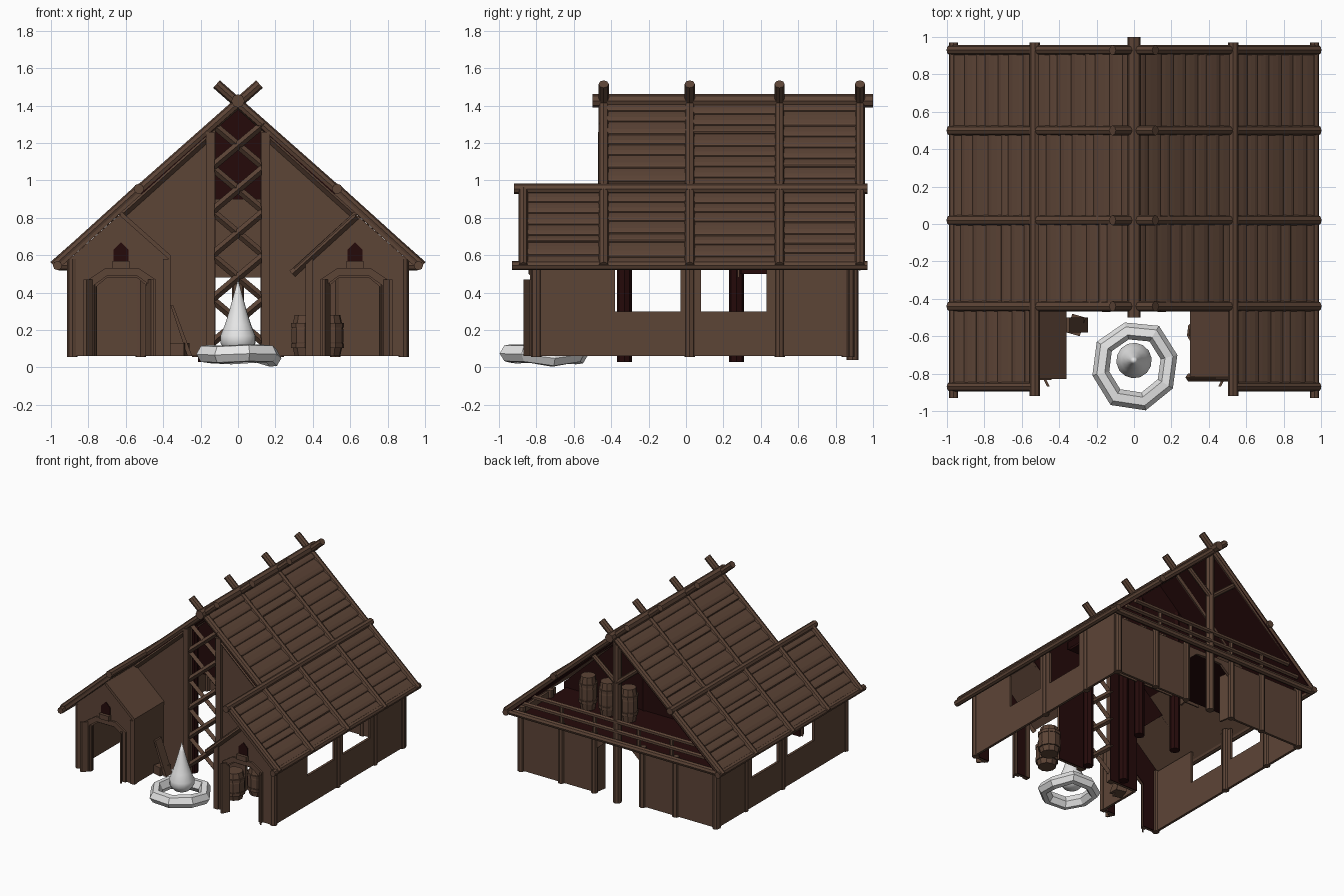
import bpy, bmesh, math, random
from mathutils import Vector

if "Cube" in bpy.data.objects:
    bpy.data.objects.remove(bpy.data.objects["Cube"])
random.seed(4)

def material(name, c):
    m = bpy.data.materials.new(name)
    m.diffuse_color = (*c, 1)
    m.use_nodes = True
    m.node_tree.nodes["Principled BSDF"].inputs["Base Color"].default_value = m.diffuse_color
    return m
WOOD = material("brown_wood", (0.108, 0.058, 0.037))
DARK = material("dark_red_interior", (0.018, 0.003, 0.003))
STONE = material("pale_grey", (0.8, 0.8, 0.8))

def finish(name, bm, mat):
    bmesh.ops.recalc_face_normals(bm, faces=bm.faces[:])
    me = bpy.data.meshes.new(name)
    bm.to_mesh(me)
    bm.free()
    me.materials.append(mat)
    ob = bpy.data.objects.new(name, me)
    bpy.context.collection.objects.link(ob)
    return ob

def prism(name, pts, axis, a, b, mat=WOOD):
    """Extrude a 2D outline along an axis from a to b."""
    put = {'x': lambda p, t: (t, p[0], p[1]),
           'y': lambda p, t: (p[0], t, p[1]),
           'z': lambda p, t: (p[0], p[1], t)}[axis]
    bm = bmesh.new()
    lo = [bm.verts.new(put(p, a)) for p in pts]
    hi = [bm.verts.new(put(p, b)) for p in pts]
    bm.faces.new(lo)
    bm.faces.new(hi[::-1])
    for i in range(len(pts)):
        j = (i + 1) % len(pts)
        bm.faces.new((lo[i], lo[j], hi[j], hi[i]))
    return finish(name, bm, mat)

def box(name, x, y, z, mat=WOOD):
    return prism(name, [(x[0], y[0]), (x[1], y[0]), (x[1], y[1]), (x[0], y[1])], 'z', *z, mat)

def pole(name, p, q, r, n=8, mat=WOOD):
    p, q = Vector(p), Vector(q)
    d = q - p
    bm = bmesh.new()
    bmesh.ops.create_cone(bm, cap_ends=True, segments=n, radius1=r, radius2=r, depth=d.length)
    bmesh.ops.rotate(bm, verts=bm.verts, matrix=d.to_track_quat('Z', 'Y').to_matrix())
    bmesh.ops.translate(bm, verts=bm.verts, vec=(p + q) / 2)
    return finish(name, bm, mat)

def lathe(name, prof, n, c, mat, closed=False, jitter=0, smooth=False):
    bm = bmesh.new()
    rings = []
    for i in range(n):
        a = math.tau * (i + 0.3) / n
        k, dz = 1 + random.uniform(-jitter, jitter), random.uniform(-jitter, jitter) * 0.4
        rings.append([bm.verts.new((c[0] + r * k * math.cos(a), c[1] + r * k * math.sin(a), z + dz))
                      for r, z in prof])
    m = len(prof)
    for i in range(n):
        A, B = rings[i], rings[(i + 1) % n]
        for j in range(m if closed else m - 1):
            bm.faces.new((A[j], A[(j + 1) % m], B[(j + 1) % m], B[j]))
    bmesh.ops.remove_doubles(bm, verts=bm.verts, dist=1e-4)
    ob = finish(name, bm, mat)
    if smooth:
        ob.data.shade_smooth()
    return ob

def barrel(name, x, y, z, h=0.22, r=0.085):
    lathe(name, [(0, z), (r * .8, z), (r, z + h * .35), (r, z + h * .65), (r * .8, z + h), (0, z + h)],
          10, (x, y), WOOD)
    for k in (.25, .75):
        lathe(name + "_hoop", [(r * .9, z + h * k - .012), (r * 1.04, z + h * k - .012),
              (r * 1.04, z + h * k + .012), (r * .9, z + h * k + .012)], 10, (x, y), WOOD, True)

def roof_z(x):
    return 1.42 - 0.9 * abs(x)

NX, NZ = 0.669, 0.743   # outward direction of the roof slope

def planks(s, x0, x1, n, y0, y1, lining):
    """One section of rounded roof boards, with a lining below."""
    ts = [x0 + (x1 - x0) * (i + (random.uniform(-.22, .22) if 0 < i < n else 0)) / n for i in range(n + 1)]
    def at(x, o):
        return (s * (x + NX * o), roof_z(x) + NZ * o)
    pts = []
    for a, b in zip(ts, ts[1:]):
        pts += [at(a + (b - a) * t, o) for t, o in ((0, 0), (.3, .006), (.65, .011), (.88, .011), (.98, .006))]
    prism("roof_planks", pts + [at(x1, 0), at(x1, -.014), at(x0, -.014)], 'y', y0, y1)
    prism("roof_lining", [at(x0, -.014), at(x1, -.014), at(x1, -.022), at(x0, -.022)], 'y', y0, y1, lining)

RIBS = (-0.44, 0.02, 0.5, 0.93)
for s in (1, -1):
    # roof boards
    for y0, y1 in ((-.46, .02), (.02, .5), (.5, .95)):
        planks(s, 0, .53, 8, y0, y1, DARK)
    for y0, y1 in ((-.89, -.44), (-.44, .02), (.02, .5), (.5, .95)):
        planks(s, .53, .975, 7, y0, y1, DARK if y0 > .3 else WOOD)
    # rafters crossing over the ridge, purlins and eave beams
    for y in RIBS:
        pole("rafter", (-s * .115, y, 1.515), (s * .985, y, roof_z(.985) + .01), .027)
    pole("porch_rafter", (s * .53, -.87, .955), (s * .985, -.87, roof_z(.985) + .01), .025)
    pole("purlin", (s * .53, -.92, .955), (s * .53, .97, .955), .028)
    pole("eave_beam", (s * .965, -.93, .545), (s * .965, .97, .545), .025)
    # side wall with two windows
    box("side_wall_base", (s * .88, s * .9), (-.82, .88), (.06, .3))
    for y0, y1 in ((-.82, -.38), (-.03, .08), (.43, .88)):
        box("side_wall_panel", (s * .88, s * .9), (y0, y1), (.3, .57))
    for y in (-.8, .02, .5, .86):
        pole("side_post", (s * .885, y, .055), (s * .885, y, .58), .028)
    # recessed front wall above the porch roof, dark on its inner side
    wall = [(s * .12, .06), (s * .38, .06), (s * .38, .58), (s * .63, .81), (s * .12, 1.28)]
    prism("front_wall", wall, 'y', -.445, -.425)
    prism("front_wall_lining", wall, 'y', -.425, -.418, DARK)
    box("front_door_post", (s * .125, s * .17), (-.47, -.42), (.06, 1.26))
    pole("gable_trim", (s * .14, -.445, 1.25), (s * .63, -.445, .81), .022, 4)
    # porch front with an arched doorway
    front = [(s * x, z) for x, z in (
        (.37, .06), (.48, .06), (.48, .43), (.54, .48), (.7, .48), (.76, .43), (.76, .06),
        (.9, .06), (.9, .58), (.63, .82), (.37, .58))]
    prism("porch_front", front, 'y', -.82, -.8)
    prism("porch_front_lining", front, 'y', -.8, -.793, DARK)
    prism("porch_door_arch", [(s * x, z) for x, z in (
        (.44, .06), (.47, .06), (.47, .44), (.54, .49), (.7, .49), (.77, .44), (.77, .06),
        (.8, .06), (.8, .47), (.71, .53), (.53, .53), (.44, .47))], 'y', -.835, -.8)
    prism("porch_window", [(s * x, .02 + z) for x, z in (
        (.585, .55), (.665, .55), (.665, .61), (.625, .65), (.585, .61))], 'y', -.826, -.819, DARK)
    box("porch_sill", (s * .58, s * .67), (-.85, -.82), (.53, .57))
    for xa, xb in ((.755, .81), (.48, .45)):
        prism("porch_door_leaf", [(s * xa, -.81), (s * xb, -.87), (s * (xb + .015), -.87),
              (s * (xa + .015), -.81)], 'z', .06, .47)
    box("porch_inner_post", (s * .36, s * .4), (-.83, -.79), (.06, .58))
    # inner slope of the porch roof
    out = .06 if s > 0 else 0
    prism("porch_roof", [(s * .63, .84), (s * (.36 - out), .6 - out * 1.1),
          (s * (.36 - out), .57 - out * 1.1), (s * .63, .81)], 'y', -.83, -.44)
    # interior posts
    for y in (-.33, .27):
        pole("inner_post", (s * .175, y, .03), (s * .175, y, roof_z(.175) - .05), .04, 8, DARK)
    # back wall with half of the arched doorway
    prism("back_wall", [(s * x, z) for x, z in (
        (0, .53), (0, .5), (.12, .49), (.2, .42), (.2, .06), (.9, .06), (.9, .53))], 'y', .86, .88)
    prism("back_door_leaf", [(s * .2, .87), (s * .215, .87), (s * .2, .78), (s * .185, .78)], 'z', .06, .45)
    for x in (.22, .52, .885):
        pole("back_post", (s * x, .875, .055), (s * x, .875, .55), .027)
    # braces and short stiles of the open back gable
    pole("king_brace", (0, .9, 1.02), (s * .22, .9, 1.2), .02)
    for x in (.2, .5):
        pole("gable_stile", (s * x, .9, .54), (s * x, .9, .71), .016, 6)

# inner wall of the left porch, rafter of the open right porch
box("porch_inner_wall", (-.385, -.365), (-.82, -.44), (.06, .585))
pole("porch_rafter_right", (.29, -.82, .5), (.63, -.82, .81), .022, 4)

# ridge, tie beam, gable rails and king post
pole("ridge_beam", (0, -.5, 1.425), (0, 1, 1.425), .036)
pole("tie_beam", (-.96, .93, .545), (.96, .93, .545), .027)
for z, x in ((.63, .84), (.71, .75)):
    pole("gable_rail", (-x, .91, z), (x, .91, z), .019, 6)
pole("king_post", (0, .89, .04), (0, .89, 1.4), .033)

# lattice in the tall front opening
for i in range(5):
    z = .13 + i * .235
    for s in (1, -1):
        pole("lattice_bar", (-s * .14, -.44 - s * .006, z), (s * .14, -.44 - s * .006, z + .235), .021, 4)

# loft floor, partition and stored barrels
box("loft_floor", (-.88, .88), (.3, .87), (.5, .52), DARK)
prism("loft_partition", [(-.9, .5), (.9, .5), (.9, .56), (0, 1.4), (-.9, .56)], 'y', .29, .3, DARK)
prism("partition_boards", [(-.4, .48), (.4, .48), (.4, .9), (-.4, .9)], 'y', .275, .285)
for x in (.54, .36, .17):
    barrel("loft_barrel", x, .5, .52, .27, .07)

# barrels beside the right porch
barrel("barrel", .37, -.58, .06)
barrel("barrel", .48, -.42, .06)

# leaning plank and box beside the left porch
prism("leaning_plank", [(-.27, .06), (-.245, .06), (-.345, .33), (-.36, .33)], 'y', -.58, -.5)
prism("small_crate", [(-.36, -.58), (-.29, -.6), (-.26, -.5), (-.33, -.48)], 'z', .06, .13)

# fire ring and flame
lathe("fire_ring", [(.145, .055), (.175, .015), (.215, .02), (.24, .06), (.215, .105), (.17, .11)],
      8, (0.005, -.755), STONE, True, .04)
lathe("flame", [(0, .07), (.06, .085), (.095, .13), (.095, .17), (.07, .23), (.045, .31), (.02, .4), (0, .47)],
      14, (0, -.73), STONE, smooth=True)
